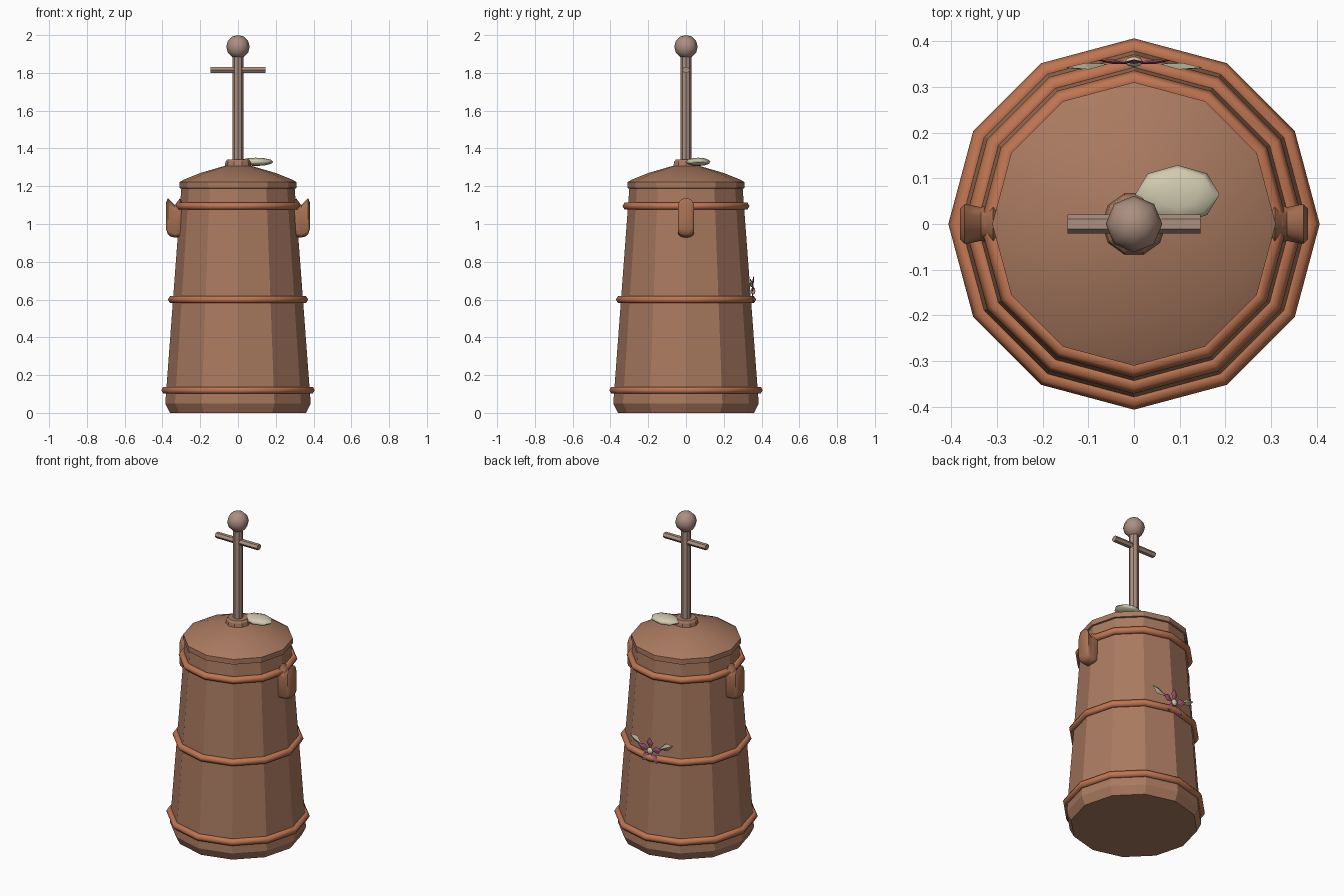
import bpy, bmesh, math
from mathutils import Vector, Matrix

if "Cube" in bpy.data.objects:
    bpy.data.objects.remove(bpy.data.objects["Cube"])


def mat(name, rgb):
    m = bpy.data.materials.new(name)
    m.diffuse_color = [(c / 255) ** 2.2 for c in rgb] + [1]
    m.use_nodes = True
    m.node_tree.nodes["Principled BSDF"].inputs["Base Color"].default_value = m.diffuse_color
    return m


WOOD = mat("barrel wood", (168, 121, 96))
HOOP = mat("copper hoop", (190, 116, 82))
HANDLE = mat("handle wood", (168, 113, 84))
STICK = mat("plunger wood", (170, 142, 127))
CREAM = mat("cream", (208, 201, 174))
PETAL = mat("petal pink", (160, 88, 118))
LEAF = mat("leaf green", (176, 174, 148))


def finish(name, bm, material, angle=None):
    bmesh.ops.recalc_face_normals(bm, faces=bm.faces)
    me = bpy.data.meshes.new(name)
    bm.to_mesh(me)
    bm.free()
    me.materials.append(material)
    ob = bpy.data.objects.new(name, me)
    bpy.context.collection.objects.link(ob)
    if angle:
        bpy.ops.object.select_all(action='DESELECT')
        ob.select_set(True)
        bpy.context.view_layer.objects.active = ob
        bpy.ops.object.shade_smooth_by_angle(angle=math.radians(angle))
    return ob


def loft(name, rings, material, angle=None, closed=False):
    """Skin a list of equal-length point rings; cap the ends unless closed."""
    bm = bmesh.new()
    vs = [[bm.verts.new(p) for p in r] for r in rings]
    n = len(vs[0])
    pairs = list(zip(vs, vs[1:])) + ([(vs[-1], vs[0])] if closed else [])
    for a, b in pairs:
        for i in range(n):
            j = (i + 1) % n
            bm.faces.new((a[i], a[j], b[j], b[i]))
    if not closed:
        bm.faces.new(vs[0])
        bm.faces.new(vs[-1])
    return finish(name, bm, material, angle)


def lathe(name, profile, n, material, angle=None, closed=False):
    rings = [[(r * math.cos(math.tau * i / n), r * math.sin(math.tau * i / n), z)
              for i in range(n)] for r, z in profile]
    return loft(name, rings, material, angle, closed)


def ball(name, loc, size, seg, ring, material):
    bm = bmesh.new()
    bmesh.ops.create_uvsphere(bm, u_segments=seg, v_segments=ring, radius=1)
    bmesh.ops.transform(bm, verts=bm.verts,
                        matrix=Matrix.Translation(loc) @ Matrix.Diagonal((*size, 1)))
    return finish(name, bm, material, 80)


# Barrel and lid
lathe("barrel", [(.36, 0), (.385, .05), (.30, 1.19)], 12, WOOD)
lathe("lid", [(.29, 1.185), (.31, 1.19), (.31, 1.222), (.285, 1.236),
              (.20, 1.27), (.07, 1.308)], 12, WOOD, 28)

# Hoops: octagonal tube swept round the barrel
for name, z, r in (("bottom", .12, .385), ("middle", .6, .35), ("top", 1.095, .315)):
    tube = [(r + .021 * math.cos(math.tau * k / 6), z + .021 * math.sin(math.tau * k / 6))
            for k in range(6)]
    lathe(name + "_hoop", tube, 12, HOOP, 80, True)

# Plunger: collar, shaft, crossbar and knob
lathe("collar", [(.072, 1.295), (.066, 1.33), (.056, 1.342)], 10, WOOD)
lathe("plunger_shaft", [(.028, 1.3), (.028, 1.9)], 8, STICK)
bar = [[(x, .021 * math.cos(math.tau * k / 6), 1.815 + .018 * math.sin(math.tau * k / 6))
        for k in range(6)] for x in (-.145, .145)]
loft("crossbar", bar, STICK)
ball("knob", (0, 0, 1.938), (.062, .062, .062), 8, 6, STICK)

# Side handles: capsule sections with a saddle notch on top
SECTIONS = [(.295, 1.12, .945, .034), (.308, 1.135, .93, .043), (.335, 1.10, .928, .037),
            (.360, 1.125, .935, .042), (.371, 1.138, .945, .043), (.380, 1.115, .97, .034)]
for side, label in ((1, "right"), (-1, "left")):
    rings = []
    for x, top, bot, w in SECTIONS:
        ring = []
        for k in range(14):
            a = math.pi * (k % 7) / 6
            if k < 7:
                ring.append((side * x, w * math.cos(a), top - w + w * math.sin(a)))
            else:
                ring.append((side * x, -w * math.cos(a), bot + w * .5 * (1 - math.sin(a))))
        rings.append(ring)
    loft(label + "_handle", rings, HANDLE, 50)

# Dollop of cream on the lid
ball("cream_dollop", (.095, .065, 1.329), (.092, .064, .022), 8, 6, CREAM)


# Flower on the back
def blade(name, start, end, width, y0, y1, material):
    """Thin pointed blade with a raised middle rib, in the back plane."""
    bm = bmesh.new()
    s, e = Vector(start), Vector(end)
    side = Vector((-(e - s).y, (e - s).x)).normalized() * width
    mid = s.lerp(e, .55)
    pts = [(s, y0), (mid + side, y1 - .004), (e, y1), (mid - side, y1 - .004)]
    rim = [bm.verts.new((p.x, y, p.y)) for p, y in pts]
    for dy in (.006, -.004):
        c = bm.verts.new((mid.x, (y0 + y1) / 2 + dy, mid.y))
        for i in range(4):
            bm.faces.new((rim[i], rim[(i + 1) % 4], c))
    return finish(name, bm, material)


CZ = .645
for i in range(5):
    a = math.radians(90 + 72 * i)
    d = Vector((math.cos(a), math.sin(a)))
    c = Vector((0, CZ))
    blade(f"petal_{i + 1}", c + d * .008, c + d * .085, .023, .35, .358, PETAL)
for side, label in ((1, "right"), (-1, "left")):
    blade(label + "_leaf", (side * .055, CZ + .02), (side * .15, CZ + .065),
          .021, .35, .342, LEAF)
ball("flower_center", (0, .355, CZ), (.02, .012, .02), 8, 6, CREAM)
